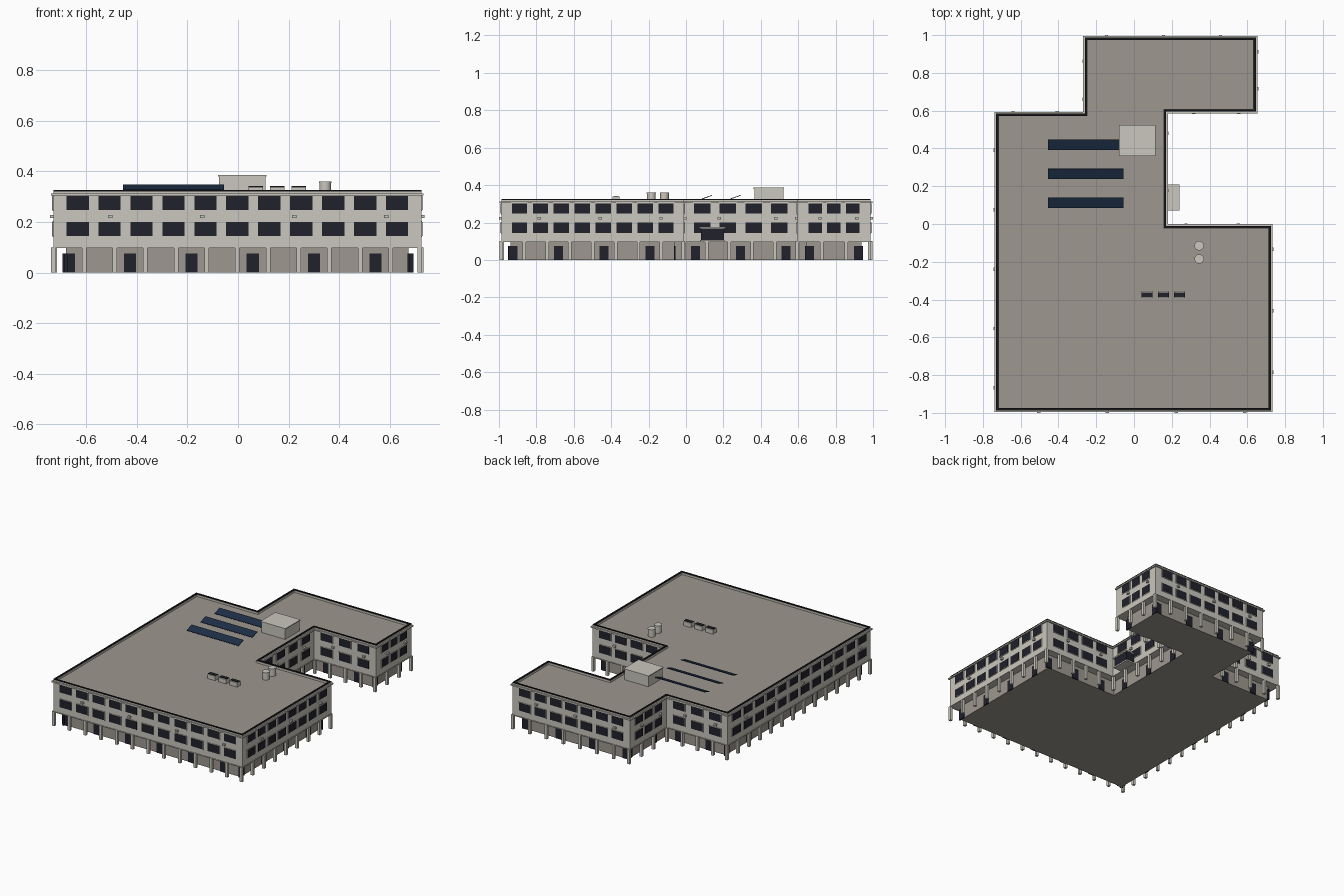
import bpy, bmesh, math
from mathutils import Matrix, Vector

cube = bpy.data.objects.get("Cube")
if cube:
    bpy.data.objects.remove(cube, do_unlink=True)


def material(name, rgb):
    m = bpy.data.materials.new(name)
    m.use_nodes = True
    m.diffuse_color = (*rgb, 1)
    m.node_tree.nodes["Principled BSDF"].inputs["Base Color"].default_value = (*rgb, 1)
    return m


LIGHT = material("pale concrete", (0.59, 0.57, 0.51))
BROWN = material("warm grey", (0.34, 0.31, 0.275))
GLASS = material("dark glass", (0.015, 0.015, 0.025))
BLACK = material("black trim", (0.008, 0.008, 0.01))
BLUE = material("solar blue", (0.012, 0.028, 0.06))


def finish(name, bm, mat):
    bmesh.ops.recalc_face_normals(bm, faces=bm.faces)
    mesh = bpy.data.meshes.new(name)
    bm.to_mesh(mesh)
    bm.free()
    mesh.materials.append(mat)
    ob = bpy.data.objects.new(name, mesh)
    bpy.context.collection.objects.link(ob)
    return ob


def add_box(bm, centre, size, rot=Matrix()):
    bmesh.ops.create_cube(bm, size=1, matrix=Matrix.Translation(centre) @ rot
                          @ Matrix.Diagonal((*size, 1)))


def box(name, lo, hi, mat):
    bm = bmesh.new()
    lo, hi = Vector(lo), Vector(hi)
    add_box(bm, (lo + hi) / 2, hi - lo)
    return finish(name, bm, mat)


# Footprint, counter-clockwise
PLAN = [Vector(p) for p in ((-.73, -.987), (.725, -.987), (.725, -.01), (.17, -.01), (.17, .595),
                            (.645, .595), (.645, .987), (-.26, .987), (-.26, .585), (-.73, .585))]


def inset(d):
    """Move every wall of the right-angled plan inward by d."""
    out = []
    for i, p in enumerate(PLAN):
        a = (p - PLAN[i - 1]).normalized()
        b = (PLAN[(i + 1) % len(PLAN)] - p).normalized()
        out.append(p + d * Vector((-a.y - b.y, a.x + b.x)))
    return out


def prism(name, d, z0, z1, mat):
    bm = bmesh.new()
    face = bm.faces.new([bm.verts.new((*p, z0)) for p in inset(d)])
    top = bmesh.ops.extrude_face_region(bm, geom=[face])["geom"]
    bmesh.ops.translate(bm, vec=(0, 0, z1 - z0),
                        verts=[v for v in top if isinstance(v, bmesh.types.BMVert)])
    return finish(name, bm, mat)


def ring(name, d0, d1, z0, z1, mat):
    bm = bmesh.new()
    loops = [[bm.verts.new((*p, z)) for p in inset(d)]
             for d, z in ((d0, z0), (d0, z1), (d1, z1), (d1, z0))]
    n = len(PLAN)
    for k in range(4):
        a, b = loops[k], loops[(k + 1) % 4]
        for i in range(n):
            j = (i + 1) % n
            bm.faces.new((a[i], a[j], b[j], b[i]))
    return finish(name, bm, mat)


# Main masses
RECESS = 0.05
prism("ground_floor", RECESS, 0, .1, BROWN)
prism("upper_floors", 0, .098, .305, LIGHT)
prism("roof_deck", .012, .3, .308, BROWN)
ring("parapet", 0, .014, .3, .321, LIGHT)
ring("parapet_cap", 0, .012, .321, .326, BLACK)
ring("cornice", -.009, .002, .304, .313, LIGHT)
ring("floor_band", -.004, .002, .097, .102, LIGHT)

# Repeated parts along every wall
parts = {k: bmesh.new() for k in ("windows", "window_frames", "columns", "doors", "wall_units")}
for i, p in enumerate(PLAN):
    q = PLAN[(i + 1) % len(PLAN)]
    length = (q - p).length
    along = (q - p).normalized()
    out = Vector((along.y, -along.x))
    turn = Matrix.Rotation(math.atan2(along.y, along.x), 4, 'Z')

    def place(part, s, off, z, size):
        add_box(parts[part], (*(p + along * s + out * off), z), size, turn)

    count = int(length / .1215)
    margin = .096
    pitch = (length - 2 * margin) / (count - 1)
    width = min(pitch * .72, .088)
    for k in range(count):
        for z in (.172, .275):
            s = margin + k * pitch
            place("window_frames", s, 0, z, (width + .008, .006, .062))
            place("windows", s, .001, z, (width, .008, .054))

    bays = round(length / .1215)
    bay = length / bays
    for k in range(bays):
        place("columns", k * bay, -.006, .05, (.018, .018, .1))
        if k % 2 == 0:
            place("doors", (k + .5) * bay, -RECESS, .0375, (.048, .01, .075))

    units = max(2, int(length / .3))
    for k in range(units):
        place("wall_units", (k + .62) * length / units, .005, .222, (.018, .016, .013))

for name, mat in (("windows", GLASS), ("window_frames", LIGHT), ("columns", LIGHT),
                  ("doors", GLASS), ("wall_units", LIGHT)):
    finish(name, parts[name], mat)

# Glazed bay over the courtyard entrance
box("entrance_bay", (.165, .08, .107), (.232, .203, .168), GLASS)
box("entrance_bay_roof", (.165, .072, .168), (.24, .21, .177), LIGHT)
box("entrance_bay_floor", (.165, .076, .1), (.236, .207, .107), LIGHT)

# Rooftop penthouse
box("penthouse", (-.075, .365, .305), (.108, .52, .38), LIGHT)
box("penthouse_roof", (-.08, .36, .38), (.113, .525, .386), LIGHT)

# Tilted solar panels
bm = bmesh.new()
for y in (.42, .265, .113):
    add_box(bm, (-.255, y, .336), (.4, .058, .004), Matrix.Rotation(.33, 4, 'X'))
finish("solar_panels", bm, BLUE)

# Water tanks
for k, y in enumerate((-.115, -.185)):
    bm = bmesh.new()
    for r, z0, z1 in ((.023, .305, .355), (.025, .355, .361)):
        bmesh.ops.create_cone(bm, cap_ends=True, segments=20, radius1=r, radius2=r, depth=z1 - z0,
                              matrix=Matrix.Translation((.345, y, (z0 + z1) / 2)))
    tank = finish(f"water_tank_{k + 1}", bm, LIGHT)
    bpy.context.view_layer.objects.active = tank
    tank.select_set(True)
    bpy.ops.object.shade_smooth_by_angle()
    tank.select_set(False)

# Cooling units with dark grilles on top
for k in range(3):
    x = .07 + k * .085
    box(f"cooling_unit_{k + 1}", (x - .029, -.393, .305), (x + .029, -.355, .338), LIGHT)
    box(f"cooling_grille_{k + 1}", (x - .029, -.386, .337), (x + .029, -.362, .342), GLASS)
